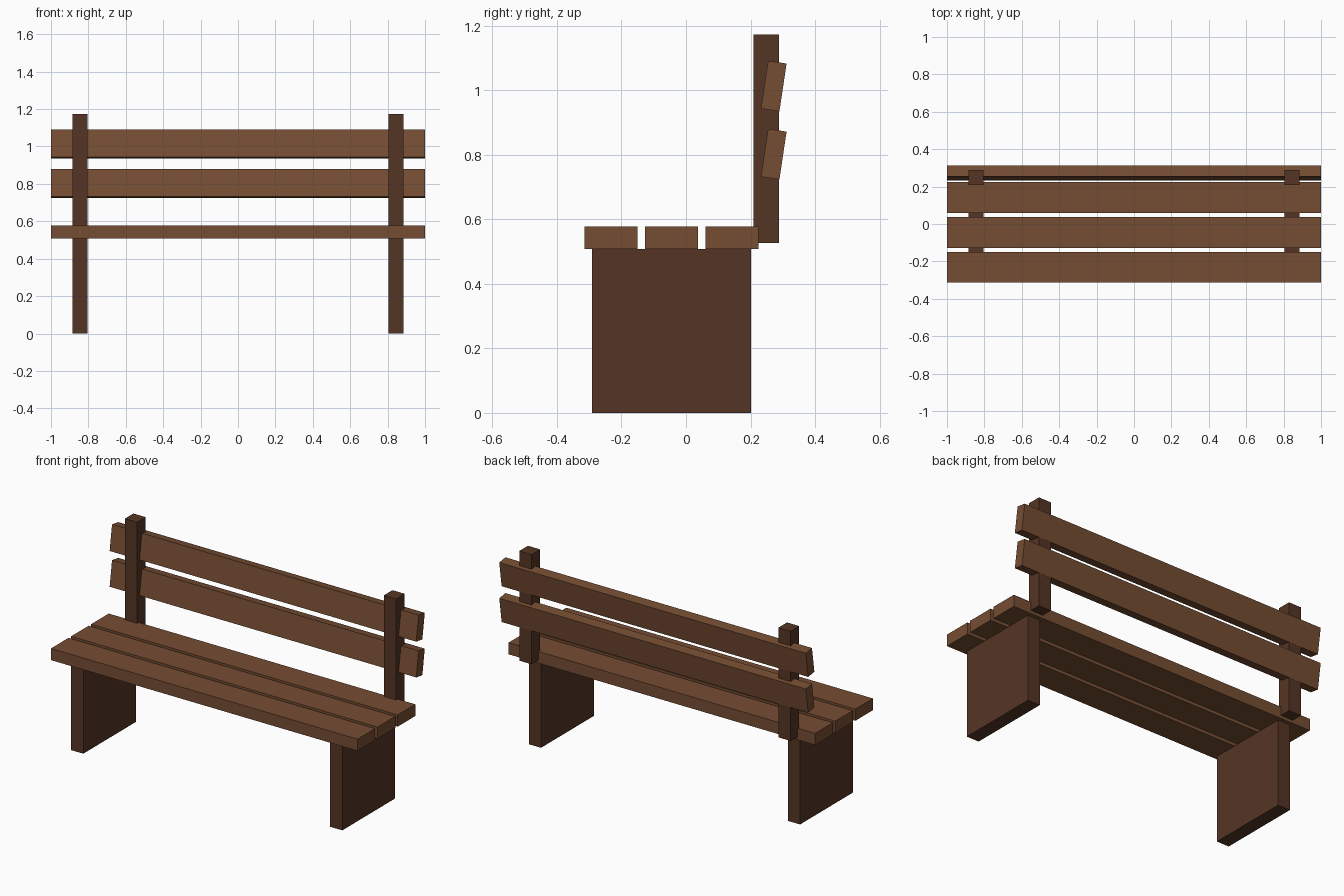
import bpy
import math

if "Cube" in bpy.data.objects:
    bpy.data.objects.remove(bpy.data.objects["Cube"])


def material(name, rgb):
    m = bpy.data.materials.new(name)
    m.diffuse_color = (*rgb, 1)
    m.use_nodes = True
    m.node_tree.nodes["Principled BSDF"].inputs["Base Color"].default_value = m.diffuse_color
    return m


slat_wood = material("slat_wood", (0.18, 0.075, 0.033))
frame_wood = material("frame_wood", (0.09, 0.036, 0.018))


def box(name, centre, size, mat, tilt=0.0):
    bpy.ops.mesh.primitive_cube_add(size=1, location=centre)
    ob = bpy.context.object
    ob.name = name
    ob.scale = size
    bpy.ops.object.transform_apply(location=False, rotation=False, scale=True)
    ob.rotation_euler.x = tilt
    ob.data.materials.append(mat)
    return ob


# three seat planks
for i, y in enumerate((-0.232, -0.045, 0.142)):
    box(f"seat_plank_{i + 1}", (0, y, 0.5425), (2, 0.164, 0.069), slat_wood)

# two backrest slats, leaning backwards
for i, z in enumerate((0.802, 1.013)):
    box(f"back_slat_{i + 1}", (0, 0.272, z), (2, 0.058, 0.15), slat_wood,
        tilt=-math.radians(8.5))

# slab legs and backrest posts on both sides
for side, s in (("left", -1), ("right", 1)):
    box(f"{side}_leg", (s * 0.845, -0.0455, 0.254), (0.08, 0.493, 0.508), frame_wood)
    box(f"{side}_back_post", (s * 0.845, 0.249, 0.8495), (0.08, 0.08, 0.647), frame_wood)
